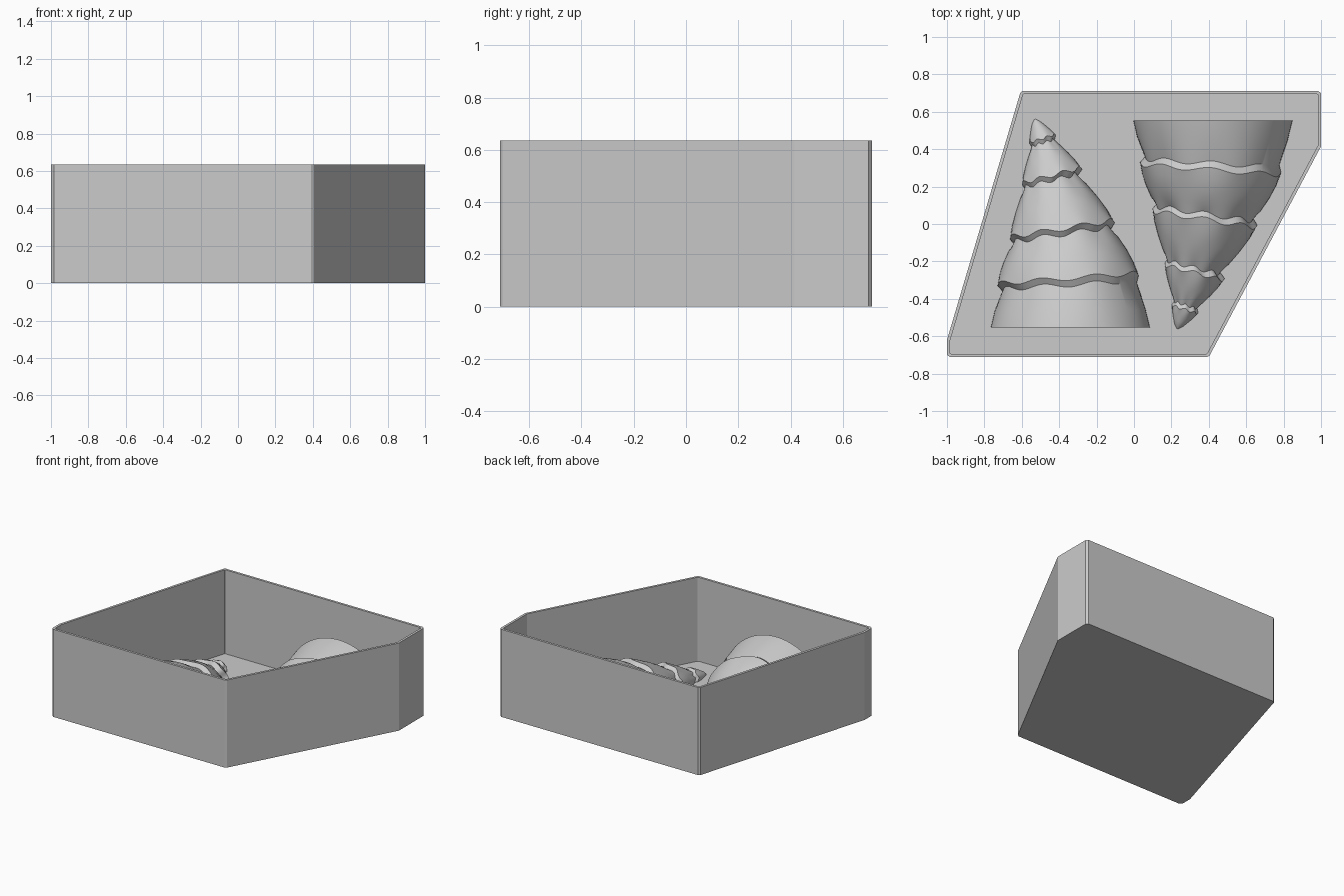
import bpy, bmesh, math

if "Cube" in bpy.data.objects:
    bpy.data.objects.remove(bpy.data.objects["Cube"], do_unlink=True)

grey = bpy.data.materials.new("plain_grey")
grey.use_nodes = True
grey.diffuse_color = (0.6, 0.6, 0.6, 1)
grey.node_tree.nodes["Principled BSDF"].inputs["Base Color"].default_value = (0.6, 0.6, 0.6, 1)

HEIGHT, FLOOR, WALL = 0.635, 0.026, 0.017


def add_object(name, bm):
    bmesh.ops.recalc_face_normals(bm, faces=bm.faces)
    mesh = bpy.data.meshes.new(name)
    bm.to_mesh(mesh)
    bm.free()
    mesh.materials.append(grey)
    obj = bpy.data.objects.new(name, mesh)
    bpy.context.collection.objects.link(obj)
    return obj


# Open tray: skewed outline with small corner chamfers, hollowed from the top
outline = [(-0.985, -0.712), (0.39, -0.712), (0.405, -0.702), (1, 0.415), (1, 0.698),
           (0.985, 0.712), (-0.595, 0.712), (-0.608, 0.702), (-1, -0.62), (-1, -0.698)]
bm = bmesh.new()
base = bm.faces.new([bm.verts.new((x, y, 0)) for x, y in outline])
top = bmesh.ops.extrude_face_region(bm, geom=[base])["geom"]
bmesh.ops.translate(bm, vec=(0, 0, HEIGHT), verts=[g for g in top if isinstance(g, bmesh.types.BMVert)])
if not any(f.calc_center_median().z < 0.001 for f in bm.faces):
    bm.faces.new([v for v in bm.verts if v.co.z < 0.001])
bmesh.ops.recalc_face_normals(bm, faces=bm.faces)
lid = max(bm.faces, key=lambda f: f.calc_center_median().z)
bmesh.ops.inset_region(bm, faces=[lid], thickness=WALL, use_even_offset=True)
cavity = bmesh.ops.extrude_discrete_faces(bm, faces=[lid])["faces"][0]
for v in cavity.verts:
    v.co.z = FLOOR
add_object("tray", bm)

# Tree rings: centre x, centre y, radius, tilt in degrees, wave height
# Each pair of wavy rings is the underside and the lip of a tier
rings = [(-0.34, -0.553, 0.425, 0, 0), (-0.342, -0.46, 0.403, 1, 0),
         (-0.345, -0.325, 0.36, 3.5, 0.012), (-0.353, -0.29, 0.378, 4.2, 0.012),
         (-0.385, -0.055, 0.262, 8.5, 0.013), (-0.385, -0.025, 0.283, 9, 0.013),
         (-0.445, 0.232, 0.145, 14, 0.01), (-0.44, 0.26, 0.165, 14.5, 0.01),
         (-0.487, 0.434, 0.062, 17, 0.006), (-0.49, 0.457, 0.073, 18, 0.006),
         (-0.524, 0.543, 0.022, 19, 0), (-0.53, 0.56, 0.004, 19, 0)]


def with_plain_rings(source):
    """Add wave-free rings along each tier so the waves stay near its edges."""
    result = []
    for i, a in enumerate(source):
        result.append(a)
        if i % 2 and 1 < i < len(source) - 2:
            b = source[i + 1]
            for t in (0.22, 0.5, 0.78):
                ring = [p + (q - p) * t for p, q in zip(a, b)]
                ring[2] += 0.03 * a[2] * math.sin(math.pi * t)
                ring[4] = 0
                result.append(ring)
    return result


def tree(name, shift, flip):
    steps = 80
    bm = bmesh.new()
    loops = []
    for cx, cy, r, tilt, wave in with_plain_rings(rings):
        tilt = math.radians(tilt)
        loop = []
        for k in range(steps + 1):
            a = math.pi * k / steps
            side = r * math.cos(a)
            along = -wave * math.cos(8 * a)
            x = cx + side * math.cos(tilt) - along * math.sin(tilt)
            y = cy + side * math.sin(tilt) + along * math.cos(tilt)
            loop.append(bm.verts.new((x + shift, y * flip, FLOOR + r * math.sin(a))))
        loops.append(loop)
    for lo, hi in zip(loops, loops[1:]):
        for k in range(steps):
            bm.faces.new((lo[k], lo[k + 1], hi[k + 1], hi[k]))
    # Flat end caps and flat underside
    bm.faces.new(loops[0])
    bm.faces.new(loops[-1])
    bm.faces.new([l[0] for l in loops] + [l[-1] for l in reversed(loops)])
    obj = add_object(name, bm)
    bpy.ops.object.select_all(action="DESELECT")
    obj.select_set(True)
    bpy.context.view_layer.objects.active = obj
    bpy.ops.object.shade_smooth_by_angle(angle=math.radians(35))


tree("right_half_tree", 0, 1)
tree("left_half_tree", 0.762, -1)
